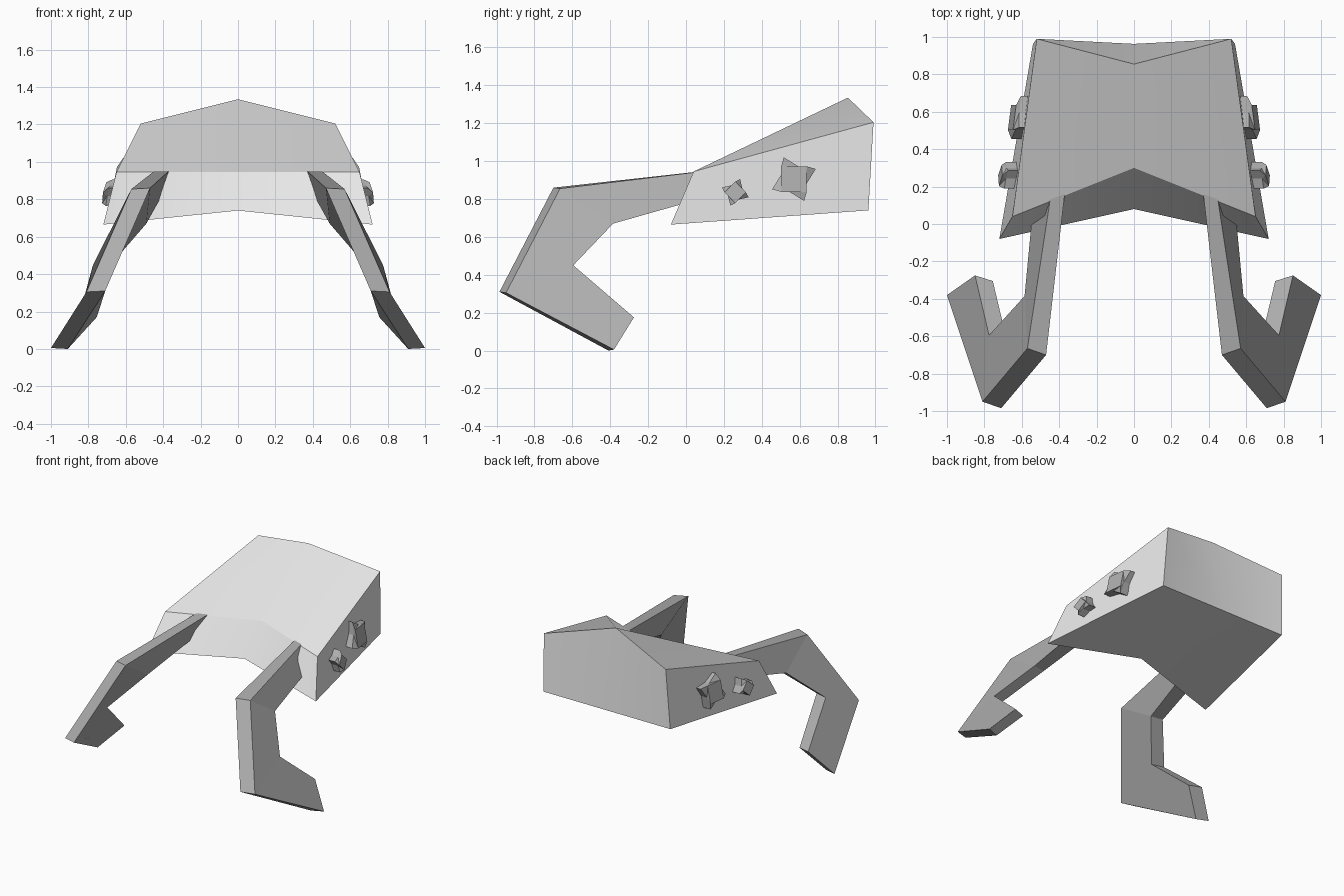
import bpy
import bmesh
from math import cos, sin, radians

cube = bpy.data.objects.get("Cube")
if cube:
    bpy.data.objects.remove(cube, do_unlink=True)


def material(name, value):
    mat = bpy.data.materials.new(name)
    mat.use_nodes = True
    colour = (value, value, value, 1)
    mat.diffuse_color = colour
    mat.node_tree.nodes["Principled BSDF"].inputs["Base Color"].default_value = colour
    return mat


light_grey = material("light_grey", 0.8)
mid_grey = material("mid_grey", 0.43)


def build(name, points, faces, mat):
    """Make a mesh object with outward normals from points and faces."""
    bm = bmesh.new()
    verts = [bm.verts.new(p) for p in points]
    for face in faces:
        bm.faces.new([verts[i] for i in face])
    bmesh.ops.remove_doubles(bm, verts=bm.verts, dist=0.0001)
    bmesh.ops.recalc_face_normals(bm, faces=bm.faces)
    mesh = bpy.data.meshes.new(name)
    bm.to_mesh(mesh)
    bm.free()
    mesh.materials.append(mat)
    obj = bpy.data.objects.new(name, mesh)
    bpy.context.collection.objects.link(obj)
    return obj


def flip(points, side):
    return [(x * side, y, z) for x, y, z in points]


# Wedge body: one half described, both halves welded along the centre
half = [
    (0, 0.30, 0.945), (0.65, 0.04, 0.945),    # front top: centre, outer
    (0, 0.855, 1.335), (0.52, 0.99, 1.205),   # back top
    (0, 0.08, 0.74), (0.72, -0.08, 0.665),    # front bottom
    (0, 0.963, 0.74), (0.54, 0.963, 0.74),    # back bottom
]
half_faces = [
    (1, 3, 2, 0),     # top
    (4, 5, 1, 0),     # front
    (3, 7, 6, 2),     # back
    (1, 5, 7, 3),     # side
    (4, 6, 7, 5),     # underside
]
n = len(half)
# The mirrored faces keep their first corner so that they fold the same way
mirrored = [(f[0] + n,) + tuple(i + n for i in f[:0:-1]) for f in half_faces]
body = build("body", half + flip(half, -1), half_faces + mirrored, light_grey)
bpy.ops.object.select_all(action="DESELECT")
body.select_set(True)
bpy.context.view_layer.objects.active = body
bpy.ops.object.shade_smooth_by_angle(angle=radians(30))

# Bent leg: matching outer and inner outlines
leg_outer = [
    (0.43, 0.25, 0.965), (0.57, -0.665, 0.855), (0.81, -0.95, 0.305),
    (1.0, -0.38, 0.005), (0.85, -0.275, 0.175), (0.775, -0.595, 0.45),
    (0.585, -0.385, 0.67), (0.525, 0.25, 0.85),
]
leg_inner = [
    (0.36, 0.25, 0.96), (0.47, -0.70, 0.86), (0.71, -0.985, 0.31),
    (0.91, -0.41, 0), (0.755, -0.305, 0.17), (0.68, -0.62, 0.45),
    (0.49, -0.40, 0.67), (0.39, 0.25, 0.85),
]
n = len(leg_outer)
leg_faces = [(i, (i + 1) % n, (i + 1) % n + n, i + n) for i in range(n)]
for i in range(3):
    strip = (i, i + 1, n - 2 - i, n - 1 - i)
    leg_faces += [strip, tuple(v + n for v in strip)]


def star_bump(y, z, base, tip, front, size, turn):
    """Four-pointed stud on the +x side, with a square front, leaning with the wall."""
    def ring(x, radius, angle):
        points = []
        for k in range(4):
            dy = radius * size * cos(radians(angle + 90 * k))
            dz = radius * size * sin(radians(angle + 90 * k))
            points.append((x - 0.13 * dy - 0.2 * dz, y + dy, z + dz))
        return points
    points = (ring(front, 0.75, turn + 20) + ring(tip, 1, turn) + ring(tip, 0.56, turn + 45)
              + ring(base, 1, turn) + ring(base, 0.56, turn + 45))
    corner, point, valley, root, low = ([4 * r + k for k in range(4)] for r in range(5))
    faces = [tuple(corner), tuple(v for k in range(4) for v in (root[k], low[k]))]
    for k in range(4):
        j = (k + 1) % 4
        faces += [
            (corner[k], point[k], valley[k]),
            (corner[k], valley[k], corner[j]),
            (valley[k], point[j], corner[j]),
            (point[k], root[k], low[k], valley[k]),
            (valley[k], low[k], root[j], point[j]),
        ]
    return points, faces


large = star_bump(0.57, 0.905, 0.55, 0.63, 0.652, 0.127, 25)
small = star_bump(0.26, 0.835, 0.60, 0.69, 0.715, 0.075, -20)

# Mirrored parts
for label, side in (("left", 1), ("right", -1)):
    build(label + "_leg", flip(leg_outer + leg_inner, side), leg_faces, mid_grey)
    for part, (points, faces) in (("large", large), ("small", small)):
        build(f"{label}_{part}_stud", flip(points, side), faces, mid_grey)
